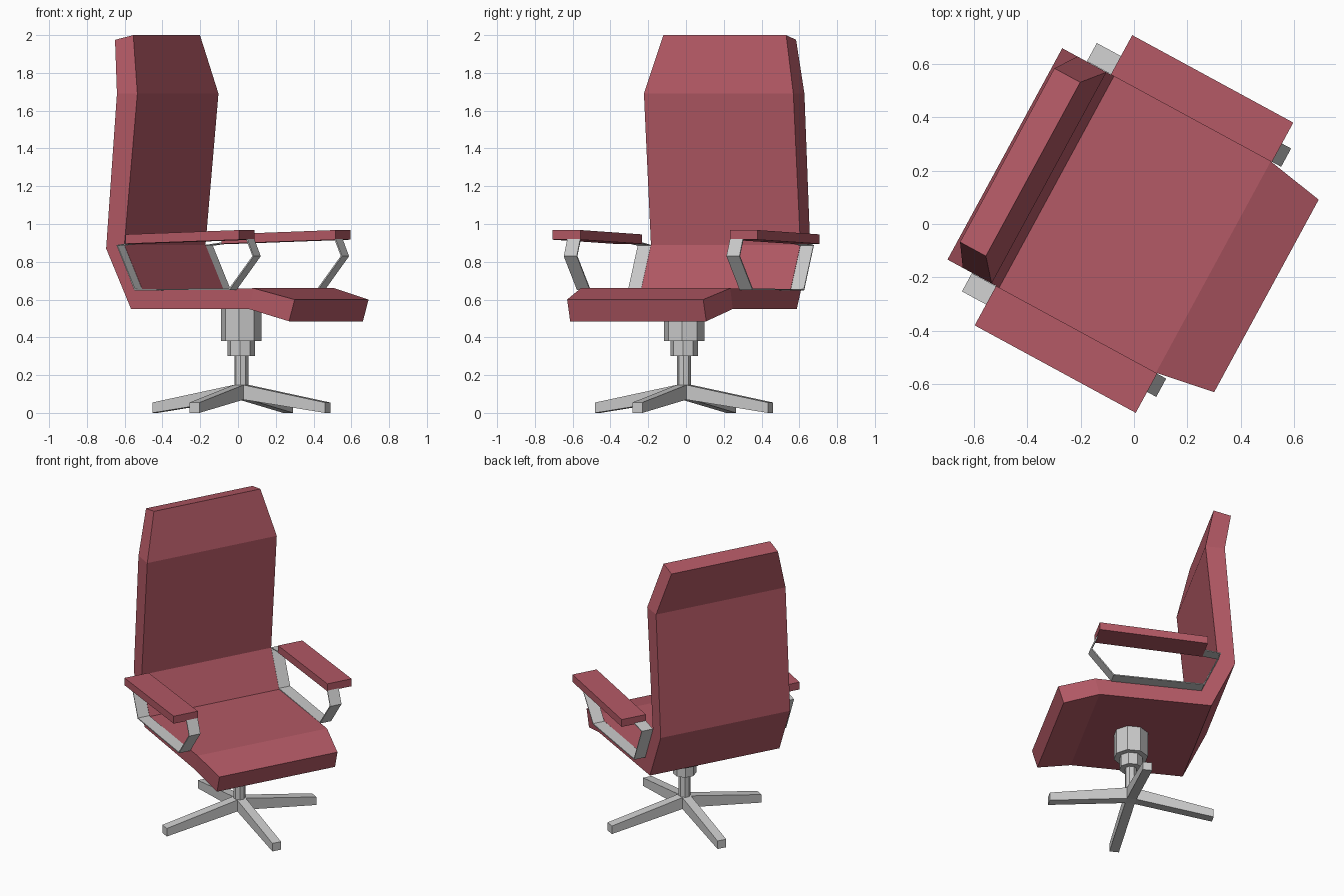
import bpy, bmesh, math
from mathutils import Matrix, Vector

if "Cube" in bpy.data.objects:
    bpy.data.objects.remove(bpy.data.objects["Cube"])

# Chair is modelled facing +x, then turned to its final heading
TURN = Matrix.Rotation(math.radians(-28.5), 4, 'Z')
BASE_X = 0.02

red = bpy.data.materials.new("upholstery_red")
red.diffuse_color = (0.45, 0.10, 0.13, 1)
red.use_nodes = True
red.node_tree.nodes["Principled BSDF"].inputs["Base Color"].default_value = red.diffuse_color


def finish(name, bm, mat=None):
    bmesh.ops.recalc_face_normals(bm, faces=bm.faces)
    bm.transform(TURN)
    mesh = bpy.data.meshes.new(name)
    bm.to_mesh(mesh)
    bm.free()
    if mat:
        mesh.materials.append(mat)
    ob = bpy.data.objects.new(name, mesh)
    bpy.context.collection.objects.link(ob)
    return ob


def loft(name, rings, mat=None, xf=None):
    """Skin a list of equal-sized closed rings and cap both ends."""
    bm = bmesh.new()
    loops = [[bm.verts.new(p) for p in r] for r in rings]
    n = len(loops[0])
    for a, b in zip(loops, loops[1:]):
        for i in range(n):
            j = (i + 1) % n
            bm.faces.new((a[i], a[j], b[j], b[i]))
    bm.faces.new(loops[0])
    bm.faces.new(loops[-1])
    if xf:
        bm.transform(xf)
    return finish(name, bm, mat)


# Seat and backrest: upper point, lower point, half width
sections = [
    ((0.564, 0.60), (0.53, 0.485), 0.41),
    ((0.338, 0.66), (0.31, 0.55), 0.45),
    ((-0.33, 0.65), (-0.40, 0.55), 0.45),
    ((-0.44, 0.89), (-0.55, 0.87), 0.45),
    ((-0.362, 1.69), (-0.485, 1.69), 0.45),
    ((-0.43, 2.0), (-0.54, 1.975), 0.37),
]
loft("seat_and_backrest",
     [[(a[0], -w, a[1]), (a[0], w, a[1]), (b[0], w, b[1]), (b[0], -w, b[1])]
      for a, b, w in sections], red)

# Armrests: padded top and thin bent metal strap
strap = [(-0.30, 0.905), (-0.442, 0.887), (-0.335, 0.652),
         (0.235, 0.655), (0.378, 0.83), (0.335, 0.93)]
T = 0.004


def strap_ring(i, side):
    p = [Vector(q) for q in strap]
    d0 = (p[i] - p[max(i - 1, 0)]).normalized()
    d1 = (p[min(i + 1, len(p) - 1)] - p[i]).normalized()
    t = (d0 + d1).normalized()
    n = Vector((-t.y, t.x)) * T
    a, b = p[i] + n, p[i] - n
    y0, y1 = 0.451 * side, 0.529 * side
    return [(a.x, y0, a.y), (a.x, y1, a.y), (b.x, y1, b.y), (b.x, y0, b.y)]


for label, side in (("left", 1), ("right", -1)):
    y0, y1 = 0.45 * side, 0.618 * side
    loft(label + "_arm_pad",
         [[(x, y0, lo), (x, y1, lo), (x, y1, hi), (x, y0, hi)]
          for x, lo, hi in ((-0.343, 0.895, 0.945), (0.343, 0.917, 0.968))], red)
    loft(label + "_arm_strap", [strap_ring(i, side) for i in range(len(strap))])

# Stepped octagonal column
for name, r, z0, z1 in (("column_collar", 0.108, 0.38, 0.552),
                        ("column_sleeve", 0.073, 0.30, 0.38),
                        ("column_post", 0.037, 0.08, 0.30)):
    bm = bmesh.new()
    bmesh.ops.create_cone(bm, cap_ends=True, segments=8, radius1=r, radius2=r,
                          depth=z1 - z0,
                          matrix=Matrix.Translation((BASE_X, 0, (z0 + z1) / 2))
                          @ Matrix.Rotation(math.pi / 8, 4, 'Z'))
    finish(name, bm)

# Four-legged star base
leg = [(0.0, 0.07, 0.148), (0.03, 0.07, 0.148), (0.52, 0.0, 0.055)]
W = 0.03
for k in range(4):
    xf = Matrix.Translation((BASE_X, 0, 0)) @ Matrix.Rotation(k * math.pi / 2, 4, 'Z')
    loft("base_leg_%d" % (k + 1),
         [[(x, -W, lo), (x, W, lo), (x, W, hi), (x, -W, hi)] for x, lo, hi in leg],
         xf=xf)
